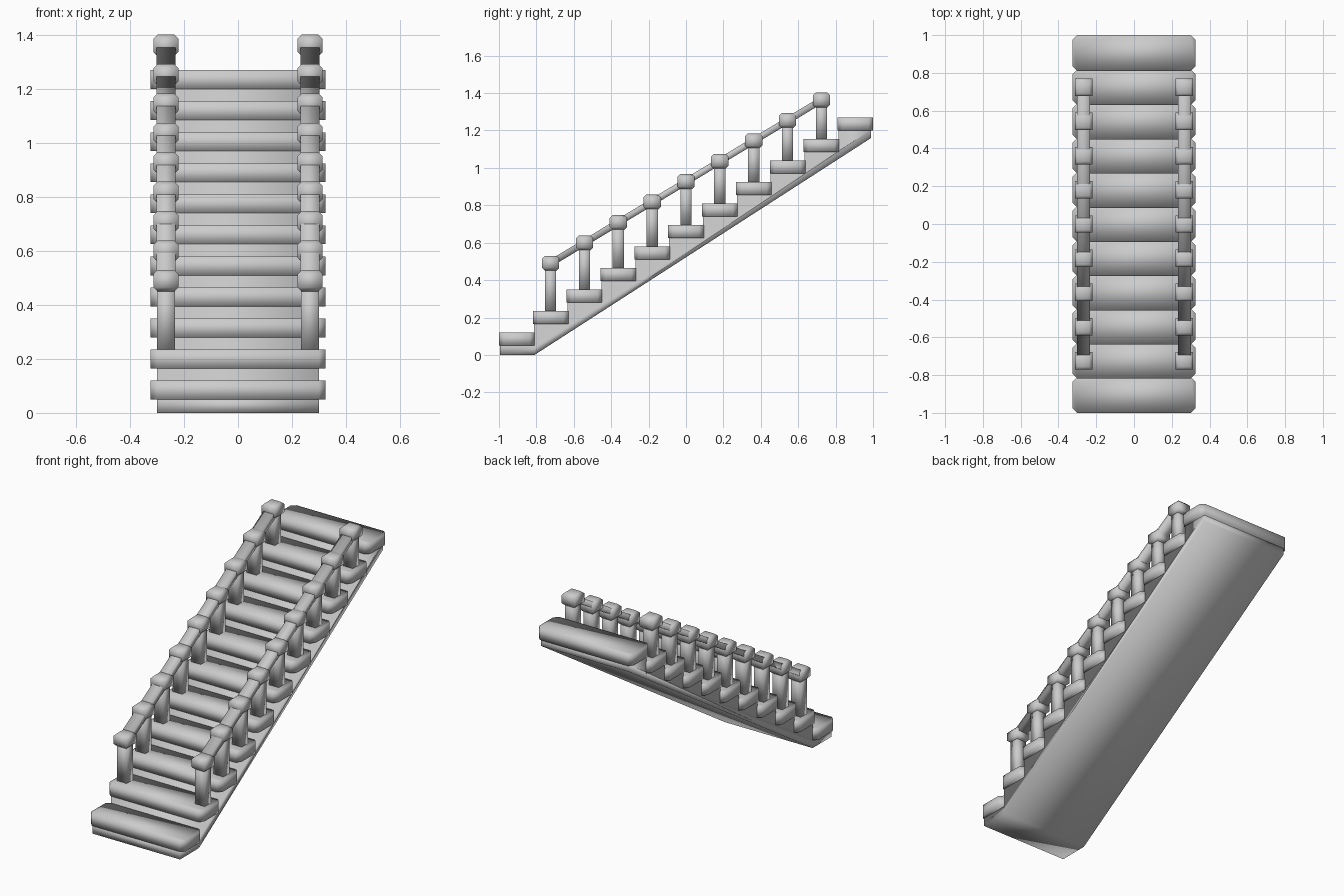
import bpy, bmesh, math
from mathutils import Matrix

if "Cube" in bpy.data.objects:
    bpy.data.objects.remove(bpy.data.objects["Cube"])

STEPS, RUN, RISE = 11, 0.181, 0.115

stone = bpy.data.materials.new("light_grey_stone")
stone.use_nodes = True
GREY = (0.6, 0.6, 0.6, 1)
stone.diffuse_color = GREY
stone.node_tree.nodes["Principled BSDF"].inputs["Base Color"].default_value = GREY


def add_object(name, bm):
    bmesh.ops.recalc_face_normals(bm, faces=bm.faces)
    for face in bm.faces:
        face.smooth = True
    mesh = bpy.data.meshes.new(name)
    bm.to_mesh(mesh)
    bm.free()
    mesh.materials.append(stone)
    obj = bpy.data.objects.new(name, mesh)
    bpy.context.collection.objects.link(obj)
    return obj


def box(name, centre, size, tilt=0, bevel=0, bevel_upright=True):
    """Box with its upright edges, or its top and bottom edges, chamfered."""
    bm = bmesh.new()
    bmesh.ops.create_cube(bm, size=1, matrix=Matrix.Diagonal((*size, 1)))
    if bevel:
        def upright(e):
            return abs(e.verts[0].co.z - e.verts[1].co.z) > 1e-4
        edges = [e for e in bm.edges if upright(e) == bevel_upright]
        bmesh.ops.bevel(bm, geom=edges, offset=bevel, segments=1, affect='EDGES')
    bm.transform(Matrix.Translation(centre) @ Matrix.Rotation(tilt, 4, 'X'))
    return add_object(name, bm)


# Stepped body with a sloping underside, extruded across the width
profile = [(-0.81, 0), (-0.995, 0)]
for i in range(STEPS):
    z = 0.055 + i * RISE
    profile.append((-0.995 + i * RUN, z))
    profile.append((min(-0.995 + (i + 1) * RUN, 0.99), z))
profile.append((0.99, 1.16))
bm = bmesh.new()
face = bm.faces.new([bm.verts.new((-0.3, y, z)) for y, z in profile])
ret = bmesh.ops.extrude_face_region(bm, geom=[face])
for v in ret["geom"]:
    if isinstance(v, bmesh.types.BMVert):
        v.co.x = 0.3
add_object("stair_body", bm)

# Treads with clipped corners
for i in range(STEPS):
    box(f"tread_{i + 1}", (0, -0.905 + i * RUN, 0.085 + i * RISE),
        (0.65, 0.19, 0.07), bevel=0.025)

# Balustrades on both sides: posts, chamfered caps and a sloping handrail
POSTS, CAP_Z, CAP_RISE = 9, 0.49, 0.109
for side, x in (("left", 0.267), ("right", -0.267)):
    for i in range(POSTS):
        y = -0.724 + i * RUN
        foot, top = 0.23 + i * RISE, CAP_Z + i * CAP_RISE
        box(f"{side}_post_{i + 1}", (x, y, (foot + top) / 2),
            (0.066, 0.06, top - foot))
        box(f"{side}_post_cap_{i + 1}", (x, y, top), (0.092, 0.092, 0.08),
            bevel=0.015, bevel_upright=False)
    dy, dz = (POSTS - 1) * RUN, (POSTS - 1) * CAP_RISE
    box(f"{side}_handrail", (x, 0, CAP_Z + dz / 2),
        (0.07, math.hypot(dy, dz), 0.035), tilt=math.atan2(dz, dy))
